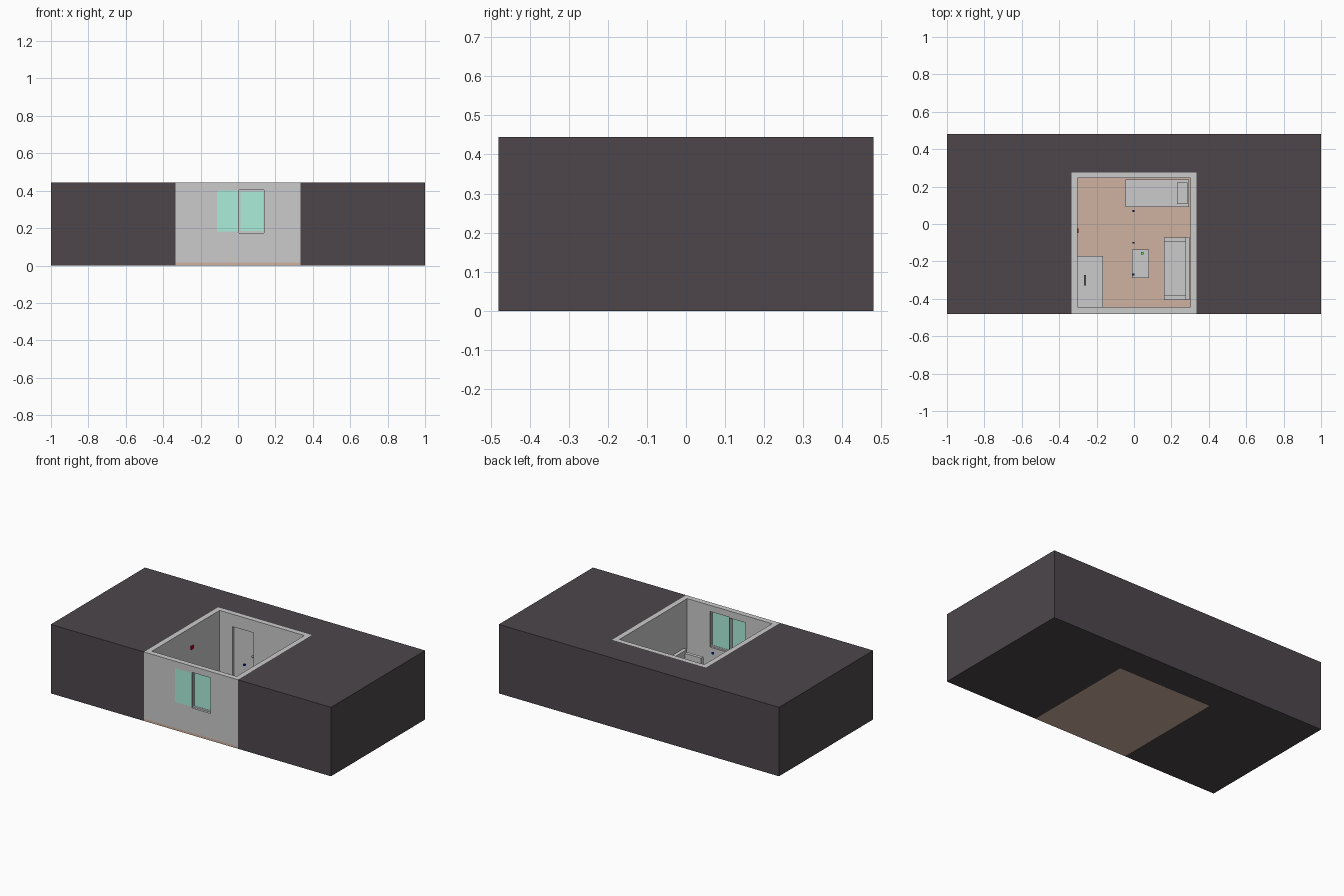
import bpy, math


def material(name, r, g, b):
    m = bpy.data.materials.new(name)
    m.diffuse_color = (r, g, b, 1)
    return m


DARK = material("dark", 0.075, 0.062, 0.07)
BROWN = material("floor_brown", 0.62, 0.45, 0.35)
TEAL = material("glass_teal", 0.4, 0.85, 0.7)
RED = material("red", 0.6, 0.0, 0.02)
BLUE = material("blue", 0.0, 0.02, 0.4)
GREEN = material("green", 0.1, 0.8, 0.05)
CHARCOAL = material("charcoal", 0.15, 0.15, 0.15)


def box(name, x0, x1, y0, y1, z0, z1, mat=None):
    bpy.ops.mesh.primitive_cube_add(size=1)
    o = bpy.context.object
    o.name = name
    mid = ((x0 + x1) / 2, (y0 + y1) / 2, (z0 + z1) / 2)
    size = (x1 - x0, y1 - y0, z1 - z0)
    for v in o.data.vertices:
        v.co = [c * s + m for c, s, m in zip(v.co, size, mid)]
    if mat:
        o.data.materials.append(mat)
    return o


def cut(target, name, *bounds):
    c = box(name, *bounds)
    c.hide_render = True
    c.hide_viewport = True
    c.display_type = 'WIRE'
    mod = target.modifiers.new(name, 'BOOLEAN')
    mod.operation = 'DIFFERENCE'
    mod.solver = 'EXACT'
    mod.object = c


H = 0.445

# Surrounding block with a notch for the room
block = box("surrounding_block", -1, 1, -0.48, 0.48, 0, H, DARK)
cut(block, "notch_cutter", -0.335, 0.335, -0.6, 0.275, -0.1, 0.6)

# Floor and walls
box("floor", -0.335, 0.335, -0.48, 0.275, 0, 0.015, BROWN)
walls = box("walls", -0.335, 0.335, -0.48, 0.275, 0.015, H)
cut(walls, "room_cutter", -0.303, 0.303, -0.445, 0.245, -0.1, 0.6)
cut(walls, "left_window_cutter", -0.112, 0.0, -0.6, -0.4, 0.182, 0.4)
cut(walls, "right_window_cutter", 0.006, 0.14, -0.6, -0.4, 0.175, 0.405)
cut(walls, "door_cutter", -0.21, -0.06, 0.2, 0.26, 0.016, 0.365)

# Sliding window: flush left pane, recessed right pane with sash
box("left_glass", -0.112, 0.0, -0.48, -0.474, 0.182, 0.4, TEAL)
box("right_glass", 0.014, 0.134, -0.464, -0.459, 0.185, 0.397, TEAL)
for i, (a, b, c, d) in enumerate([(0.006, 0.014, 0.175, 0.405), (0.134, 0.14, 0.175, 0.405),
                                  (0.014, 0.134, 0.175, 0.185), (0.014, 0.134, 0.397, 0.405)]):
    box(f"sash_bar_{i}", a, b, -0.466, -0.457, c, d)

# Door handle
bpy.ops.mesh.primitive_uv_sphere_add(segments=12, ring_count=8, radius=0.007,
                                     location=(-0.072, 0.253, 0.205))
bpy.context.object.name = "door_handle"

# Bed
box("bed_base", -0.045, 0.295, 0.09, 0.238, 0.015, 0.085)
box("pillow", 0.23, 0.285, 0.107, 0.222, 0.085, 0.1)

# Sofa
box("sofa_seat", 0.16, 0.275, -0.385, -0.093, 0.015, 0.075)
box("sofa_back", 0.275, 0.298, -0.405, -0.07, 0.015, 0.14)
for name, y in (("front", -0.405), ("rear", -0.093)):
    box(f"sofa_arm_{name}", 0.16, 0.275, y, y + 0.022, 0.015, 0.122)

# Low table
box("table_top", -0.01, 0.08, -0.29, -0.137, 0.078, 0.088)
for i, x in enumerate((-0.01, 0.07)):
    for j, y in enumerate((-0.29, -0.147)):
        box(f"table_leg_{i}{j}", x, x + 0.01, y, y + 0.01, 0.015, 0.078)
box("table_ornament", 0.038, 0.052, -0.162, -0.15, 0.088, 0.1, GREEN)

# Cabinet with a small screen standing on it
box("cabinet", -0.303, -0.165, -0.445, -0.17, 0.015, 0.125)
box("screen", -0.267, -0.257, -0.33, -0.272, 0.125, 0.165, CHARCOAL)

# Red wall fixture and hanging blue markers
box("wall_fixture", -0.303, -0.296, -0.049, -0.025, 0.304, 0.326, RED)
for i, y in enumerate((0.07, -0.1, -0.27)):
    box(f"blue_marker_{i}", -0.009, 0.003, y - 0.005, y + 0.005, 0.235, 0.247, BLUE)
